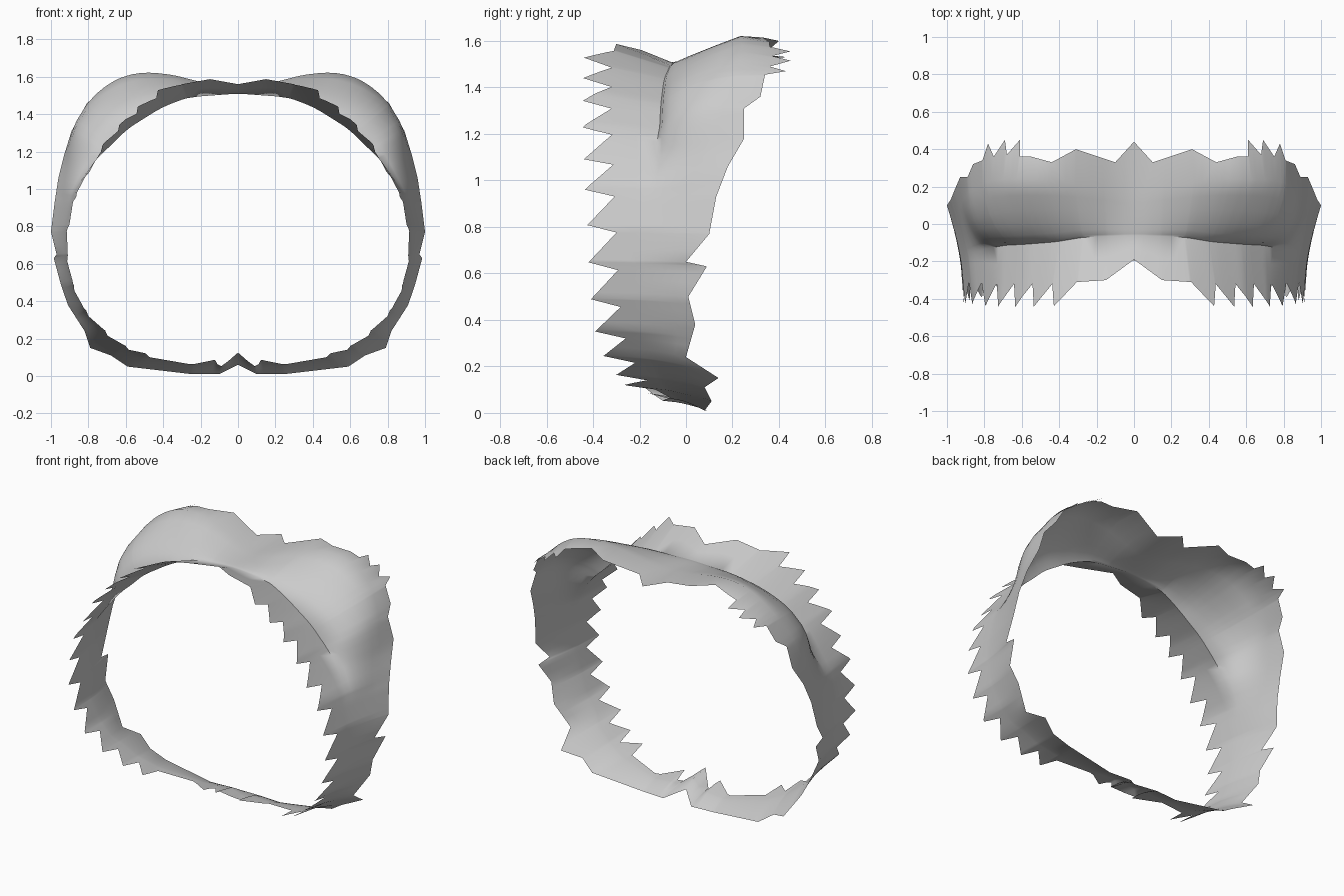
import bpy, bmesh, math
from mathutils import Vector

cube = bpy.data.objects.get("Cube")
if cube:
    bpy.data.objects.remove(cube)

CENTRE_Z = 0.8

# Guide lines of the left half, from top centre down to bottom centre
FRONT = [(0, -.19, 1.56), (.15, -.30, 1.587), (.30, -.31, 1.56), (.43, -.32, 1.49),
         (.59, -.32, 1.365), (.71, -.32, 1.235), (.87, -.31, .98), (.915, -.30, .80),
         (.92, -.295, .65), (.89, -.285, .49), (.83, -.27, .355), (.73, -.235, .24),
         (.62, -.18, .155), (.50, -.14, .105), (.24, -.06, .06), (.12, -.07, .07),
         (.09, -.08, .05), (0, -.10, .105)]
BACK = [(0, .44, 1.53), (.10, .33, 1.54), (.31, .40, 1.60), (.44, .33, 1.615),
        (.55, .36, 1.595), (.61, .36, 1.575), (.61, .45, 1.555), (.68, .37, 1.535),
        (.69, .45, 1.515), (.75, .36, 1.49), (.78, .43, 1.47), (.81, .34, 1.455),
        (.86, .32, 1.36), (.89, .25, 1.31), (.93, .25, 1.18), (.96, .18, 1.06),
        (.98, .13, .93), (1, .10, .77), (.97, 0, .65), (.985, .09, .63),
        (.95, .01, .50), (.91, .04, .38), (.82, 0, .24), (.79, .14, .15),
        (.68, .08, .11), (.59, .11, .05), (.25, .08, .01), (.10, .09, .01), (0, 0, .06)]
# Waist crease and crest of the swelling, upper part only
WAIST = [(0, -.06, 1.51), (.27, -.07, 1.49), (.41, -.095, 1.435), (.60, -.11, 1.315),
         (.75, -.115, 1.155), (.87, -.10, .95), (.93, -.10, .75)]
CREST = [(0, .17, 1.52), (.14, .19, 1.55), (.24, .21, 1.585), (.40, .23, 1.62),
         (.50, .24, 1.625), (.60, .24, 1.61), (.70, .24, 1.56), (.78, .23, 1.49),
         (.85, .20, 1.40), (.91, .15, 1.27), (.95, .10, 1.13), (.98, .07, .95),
         (.99, .05, .75)]

# Front teeth: (angle, length) zigzag
TEETH = [(0, 0), (22, 0)]
for tip in (30.5, 40, 49.5, 59.5, 69.5, 79.5, 89.5, 99.5, 109.5, 119, 128, 136.5, 144):
    TEETH += [(tip, .125), (tip + 2, 0)]
TEETH += [(160, 0), (170, .1), (171.5, 0), (180, .1)]


def angle_of(p):
    return math.degrees(math.atan2(p[0], p[2] - CENTRE_Z))


def sample(guide, a):
    """Point on a guide at an angle, mirrored past the top."""
    if a < 0:
        p = sample(guide, -a)
        return Vector((-p.x, p.y, p.z))
    for p, q in zip(guide, guide[1:]):
        a0, a1 = angle_of(p), angle_of(q)
        if a <= a1 + 1e-6:
            return Vector(p).lerp(Vector(q), max(0, (a - a0) / (a1 - a0)))
    return Vector(guide[-1])


def smooth(guide, a):
    """Guide point averaged over a small window of angles."""
    steps = range(-4, 5)
    return sum((sample(guide, a + s) for s in steps), Vector()) / len(steps)


def tooth_length(a):
    for (a0, l0), (a1, l1) in zip(TEETH, TEETH[1:]):
        if a <= a1:
            return l0 + (l1 - l0) * (a - a0) / (a1 - a0)
    return 0


def ease(t):
    t = min(1, max(0, t))
    return t * t * (3 - 2 * t)


def bend(p, q, rise, along):
    """Point between p and q with separate progress outward and in depth."""
    r = p.lerp(q, rise)
    r.y = p.y + (q.y - p.y) * along
    return r


def section(a):
    """Cross-section: swollen over the top, gently flared from rim to rim below."""
    base, back = sample(FRONT, a), sample(BACK, a)
    waist, crest = smooth(WAIST, a), smooth(CREST, a)
    swell, steep = ease((84 - a) / 30), ease((a - 28) / 34)
    curved = [waist.lerp(base, .5), waist]
    for deg in range(15, 91, 15):
        u = math.radians(deg)
        along = 1 - math.cos(u)
        soft = along ** .7
        curved.append(bend(waist, crest, soft + (math.sin(u) - soft) * steep, along))
    inner = []
    for i, p in enumerate(curved):
        f = .2 + .6 * i / (len(curved) - 1)
        inner.append(bend(base, back, f ** 1.5, f).lerp(p, swell))
    rim = base + (base - inner[0]).normalized() * tooth_length(a)
    return [rim] + inner + [back]


# Columns fall on every corner of both rims, plus a regular spacing
corners = {round(angle_of(p), 2) for p in FRONT + BACK} | {round(t[0], 2) for t in TEETH}
corners |= {float(a) for a in range(0, 181, 4)
            if min(abs(a - c) for c in corners) > 1.2}

bm = bmesh.new()
grid = []
for a in sorted(corners):
    verts = [bm.verts.new(p) for p in section(a)]
    if a in (0, 180):
        for v in verts:
            v.co.x = 0
    grid.append(verts)
for c0, c1 in zip(grid, grid[1:]):
    for i in range(len(c0) - 1):
        bm.faces.new((c0[i], c1[i], c1[i + 1], c0[i + 1]))

# Outer side faces away from the ring's centre
bm.normal_update()
if sum(f.normal.dot(f.calc_center_median() - Vector((0, 0, CENTRE_Z))) for f in bm.faces) < 0:
    bmesh.ops.reverse_faces(bm, faces=bm.faces[:])

mesh = bpy.data.meshes.new("jagged_band")
bm.to_mesh(mesh)
bm.free()
band = bpy.data.objects.new("jagged_band", mesh)
bpy.context.collection.objects.link(band)

mirror = band.modifiers.new("mirror", 'MIRROR')
mirror.use_clip = True
mirror.merge_threshold = .001

# Material
grey = bpy.data.materials.new("light_grey")
grey.use_nodes = True
colour = (.6, .6, .6, 1)
grey.diffuse_color = colour
grey.node_tree.nodes["Principled BSDF"].inputs["Base Color"].default_value = colour
mesh.materials.append(grey)

bpy.context.view_layer.objects.active = band
band.select_set(True)
bpy.ops.object.shade_smooth_by_angle(angle=math.radians(60))
